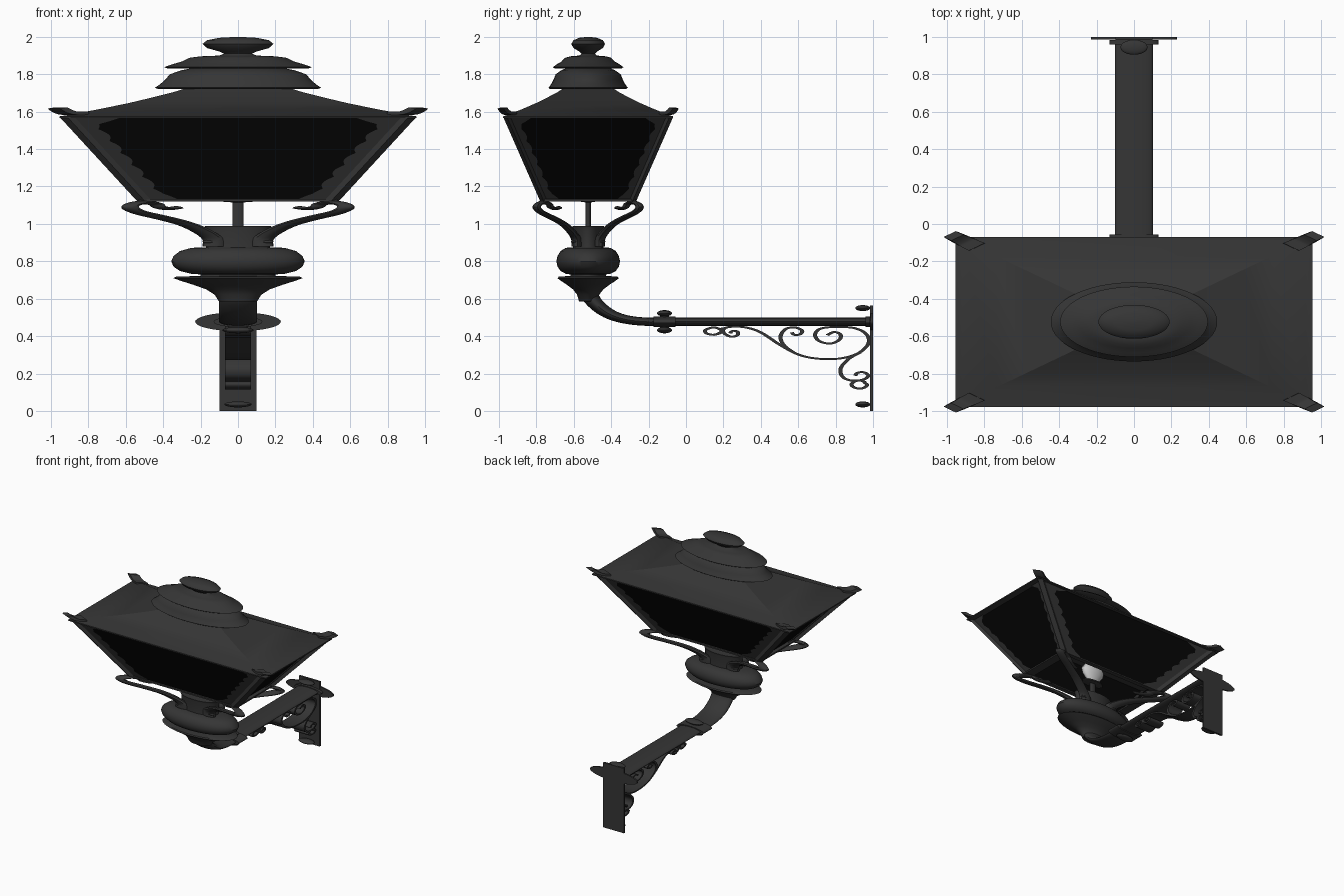
import bpy, bmesh, math
from mathutils import Vector

if "Cube" in bpy.data.objects:
    bpy.data.objects.remove(bpy.data.objects["Cube"])

SX, SZ = 2.1, 0.46          # the lamp is round in a space stretched by these in x and z
CY = -0.523                 # lantern axis
DIAG = math.sqrt(2) / SX    # front-view x -> distance along the corner diagonal


def mat(name, v):
    m = bpy.data.materials.new(name)
    m.diffuse_color = (v, v, v, 1)
    m.use_nodes = True
    m.node_tree.nodes["Principled BSDF"].inputs["Base Color"].default_value = m.diffuse_color
    return m


IRON, GLASS, BULB = mat("dark iron", 0.036), mat("black glass", 0.002), mat("pale bulb", 0.6)


def finish(name, bm, m=IRON, angle=40):
    bmesh.ops.remove_doubles(bm, verts=bm.verts, dist=1e-5)
    bmesh.ops.recalc_face_normals(bm, faces=bm.faces)
    me = bpy.data.meshes.new(name)
    bm.to_mesh(me)
    bm.free()
    ob = bpy.data.objects.new(name, me)
    bpy.context.collection.objects.link(ob)
    me.materials.append(m)
    bpy.context.view_layer.objects.active = ob
    ob.select_set(True)
    bpy.ops.object.shade_smooth_by_angle(angle=math.radians(angle))
    ob.select_set(False)
    return ob


def loft(bm, rings, caps=True):
    vs = [[bm.verts.new(p) for p in r] for r in rings]
    n = len(vs[0])
    for a, b in zip(vs, vs[1:]):
        for i in range(n):
            bm.faces.new((a[i], a[(i + 1) % n], b[(i + 1) % n], b[i]))
    if caps:
        bm.faces.new(vs[0])
        bm.faces.new(vs[-1])


def lathe(name, prof, cy=CY, m=IRON, n=56):
    """Oval turning; the profile is (front-view x, z)."""
    bm = bmesh.new()
    loft(bm, [[(x * math.cos(t), cy + x / SX * math.sin(t), z)
               for t in (2 * math.pi * i / n for i in range(n))] for x, z in prof])
    return finish(name, bm, m)


def spline(pts, sub):
    """Catmull-Rom through the points."""
    P = [Vector(p) for p in pts]
    P = [2 * P[0] - P[1]] + P + [2 * P[-1] - P[-2]]
    out = []
    for a, b, c, d in zip(P, P[1:], P[2:], P[3:]):
        for k in range(sub):
            t = k / sub
            out.append(0.5 * (2 * b + (c - a) * t + (2 * a - 5 * b + 4 * c - d) * t * t
                              + (3 * b - a - 3 * c + d) * t ** 3))
    return out + [P[-2]]


def sweep(bm, pts, section, d=(0, 1), cy=0.0, sub=6, taper=(1, 1)):
    """Sweep a section along a (distance along d, z) path, in the round space."""
    path = [Vector((p[0], p[1] / SZ)) for p in spline(pts, sub)]
    d = Vector(d).normalized()
    rings = []
    for i, p in enumerate(path):
        t = (path[min(i + 1, len(path) - 1)] - path[max(i - 1, 0)]).normalized()
        k = taper[0] + (taper[1] - taper[0]) * i / (len(path) - 1)
        ring = []
        for b, n in section:
            u, v = p.x - t.y * n * k, p.y + t.x * n * k
            ring.append(((d.x * u - d.y * b * k) * SX, cy + d.y * u + d.x * b * k, v * SZ))
        rings.append(ring)
    loft(bm, rings)


def circle(r, n=24):
    return [(r * math.cos(2 * math.pi * i / n), r * math.sin(2 * math.pi * i / n)) for i in range(n)]


def rect(w, h):
    return [(-w, -h), (w, -h), (w, h), (-w, h)]


def square(h, z):
    return [(sx * h, CY + sy * h / SX, z) for sx, sy in ((-1, -1), (1, -1), (1, 1), (-1, 1))]


CORNERS = [(1, 1), (-1, 1), (-1, -1), (1, -1)]


def corners(name, pts, section, sub=6, taper=(1, 1)):
    """The same swept part on all four lantern diagonals."""
    bm = bmesh.new()
    for c in CORNERS:
        sweep(bm, [(x * DIAG, z) for x, z in pts], section, c, CY, sub, taper)
    return finish(name, bm)


# --- lantern top: finial and stacked vents
lathe("finial_and_vents", [
    (.01, 2.0), (.1, 1.995), (.165, 1.982), (.19, 1.962), (.165, 1.94), (.1, 1.922), (.075, 1.91),
    (.1, 1.9), (.2, 1.896), (.26, 1.888), (.3, 1.868), (.35, 1.854), (.395, 1.838), (.38, 1.832),
    (.25, 1.832), (.3, 1.822), (.365, 1.80), (.39, 1.77), (.415, 1.748), (.445, 1.728),
    (.43, 1.722), (.26, 1.722)])

# --- roof with rim and flared corner horns
bm = bmesh.new()
loft(bm, [square(h, z) for h, z in ((.955, 1.565), (.955, 1.575), (.92, 1.58), (.735, 1.615),
                                    (.58, 1.647), (.45, 1.678), (.35, 1.703), (.27, 1.728))])
finish("roof", bm, angle=25)
corners("roof_horns", [(.84, 1.592), (.90, 1.592), (.935, 1.602), (.965, 1.62)],
        rect(.026, .018), taper=(1.1, .85))

# --- glass body, tapered, open underneath
BOT, TOP = (.50, 1.125), (.91, 1.57)
bm = bmesh.new()
loft(bm, [square(BOT[0] - .01, BOT[1]), square(TOP[0] - .01, TOP[1])], caps=False)
finish("glass_panes", bm, GLASS, 10)
corners("corner_struts", [BOT, TOP], rect(.014, .014), sub=1)

# --- bottom frame
bm = bmesh.new()
o, i = .53, .45
loft(bm, [square(o, 1.12), square(o, 1.132), square(i, 1.132), square(i, 1.12), square(o, 1.12)], caps=False)
finish("bottom_frame", bm, angle=20)

# --- scalloped trim along the pane edges
bm = bmesh.new()
N = 84
for k in range(4):
    c, s = round(math.cos(k * math.pi / 2)), round(math.sin(k * math.pi / 2))
    for side in (1, -1):
        prev = None
        for j in range(N + 1):
            f = j / N
            h = (BOT[0] + (TOP[0] - BOT[0]) * f) / SX
            w = .05 + .014 * abs(math.sin(f * math.pi * 7))
            w += .04 * max(0, 1 - f / .08) + .085 * max(0, (f - .92) / .08)
            z = BOT[1] + (TOP[1] - BOT[1]) * f
            row = []
            for y in (h, h - w):
                px, py = h + .002, side * y
                row.append(bm.verts.new(((px * c - py * s) * SX, CY + px * s + py * c, z)))
            if prev:
                bm.faces.new((prev[0], prev[1], row[1], row[0]))
            prev = row
finish("scalloped_trim", bm, angle=20)

# --- lamp stem and bulb
lathe("lamp_stem", [(.03, .98), (.03, 1.115), (.1, 1.12), (.1, 1.13), (.03, 1.135)], n=24)
lathe("bulb", [(.04, 1.13), (.06, 1.15), (.1, 1.2), (.11, 1.24), (.08, 1.28), (.02, 1.3)], m=BULB, n=24)

# --- four scrolled arms holding the lantern, with bolts
corners("lantern_arms", [(.32, 1.088), (.37, 1.082), (.42, 1.09), (.44, 1.106), (.50, 1.115), (.56, 1.105),
                         (.575, 1.085), (.52, 1.06), (.40, 1.032), (.28, 1.0), (.19, .96), (.135, .92),
                         (.13, .88)], circle(.022, 10), sub=4, taper=(.8, 1.3))


def ball(name, c, r):
    bm = bmesh.new()
    bmesh.ops.create_uvsphere(bm, u_segments=20, v_segments=12, radius=1)
    for v in bm.verts:
        v.co = Vector((c[a] + v.co[a] * r[a] for a in range(3)))
    return finish(name, bm)


for n, (sx, sy) in enumerate(CORNERS):
    ball(f"arm_bolt_{n}", (sx * .155, CY + sy * .155 / SX, .905), (.035, .018, .01))

# --- turned base below the lantern
lathe("turned_base", [
    (.02, .99), (.18, .99), (.172, .975), (.17, .875), (.25, .872), (.31, .855), (.345, .828), (.357, .80),
    (.345, .772), (.31, .748), (.25, .733), (.2, .73), (.2, .722), (.33, .718), (.345, .71), (.31, .697),
    (.24, .675), (.17, .65), (.125, .622), (.105, .59), (.1, .585)])

# --- bent support pipe
bm = bmesh.new()
sweep(bm, [(-.523, .65), (-.515, .62), (-.49, .58), (-.435, .533), (-.37, .502), (-.29, .484),
           (-.2, .477), (-.1, .477), (.985, .477)], circle(.048))
finish("support_pipe", bm)


# --- collar, flange and wall disc around the pipe
def pipe_ring(name, r, y0, y1):
    bm = bmesh.new()
    loft(bm, [[(b * SX, y, .477 + n * SZ) for b, n in circle(r, 40)] for y in (y0, y1)])
    return finish(name, bm)


pipe_ring("pipe_collar", .062, -.175, -.055)
pipe_ring("pipe_flange", .062, .96, .985)
pipe_ring("wall_disc", .109, .986, .999)
for n, (z, s) in enumerate(((.522, 1), (.432, -1))):
    ball(f"collar_nut_{n}", (0, -.115, z), (.084, .04, .017))
    lathe(f"collar_bolt_{n}", [(.05, .477), (.05, z)], -.115, n=20)

# --- wall plate with two screws
bm = bmesh.new()
loft(bm, [[(-.1, y, 0), (.1, y, 0), (.1, y, .565), (-.1, y, .565)] for y in (.983, 1.0)])
finish("wall_plate", bm)
for n, z in enumerate((.035, .55)):
    ball(f"wall_screw_{n}", (0, .945, z), (.073, .04, .016))

# --- ribbon scrollwork under the pipe
SCROLLS = {
    "main_scroll": [(.15, .408), (.18, .415), (.19, .43), (.15, .447), (.105, .433), (.11, .415), (.15, .407),
                    (.185, .42), (.22, .447), (.31, .448), (.40, .42), (.5, .355), (.6, .302), (.7, .28),
                    (.82, .28), (.92, .308), (.975, .36), (.965, .41), (.9, .443), (.8, .449), (.72, .44),
                    (.69, .41), (.71, .375), (.77, .36), (.82, .38), (.825, .41), (.79, .422), (.755, .405)],
    "middle_curl": [(.58, .31), (.525, .35), (.505, .395), (.53, .436), (.58, .447), (.62, .43), (.61, .41),
                    (.58, .407), (.565, .42)],
    "front_curl": [(.19, .445), (.205, .415), (.24, .397), (.275, .405), (.275, .424), (.25, .428), (.235, .415)],
    "wall_scroll": [(.93, .312), (.87, .278), (.828, .23), (.835, .185), (.88, .163), (.945, .167), (.975, .188),
                    (.95, .207), (.915, .203), (.905, .188)],
    "wall_curl": [(.96, .155), (.92, .163), (.885, .145), (.9, .125), (.94, .12), (.968, .137), (.95, .155)],
}
for name, pts in SCROLLS.items():
    bm = bmesh.new()
    sweep(bm, pts, rect(.033, .011), sub=5)
    finish(name, bm)
